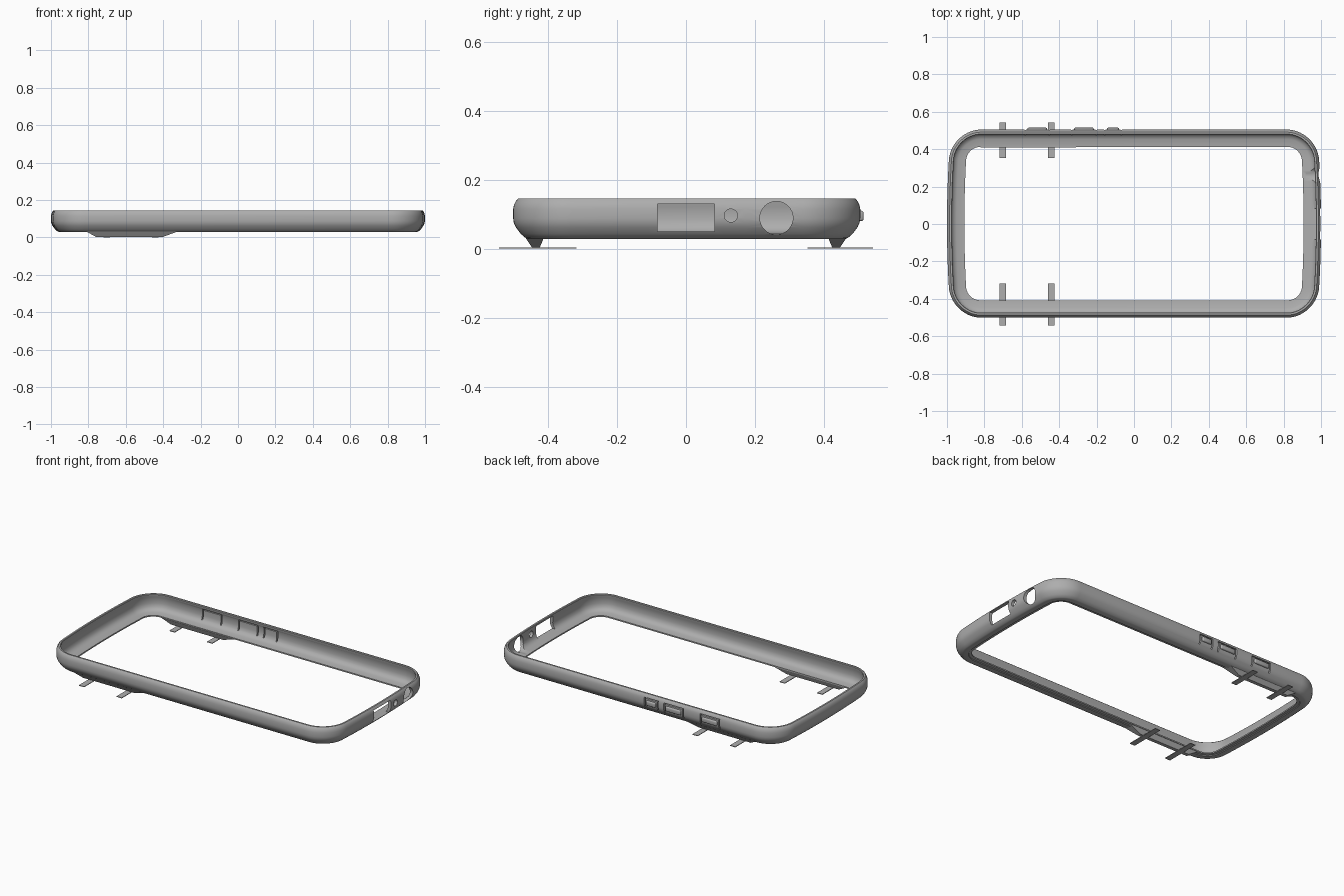
import bpy, bmesh, math
from mathutils import Matrix, Vector

cube = bpy.data.objects.get("Cube")
if cube:
    bpy.data.objects.remove(cube, do_unlink=True)

grey = bpy.data.materials.new("matte grey")
grey.use_nodes = True
tone = (0.42, 0.42, 0.42, 1)
grey.diffuse_color = tone
grey.node_tree.nodes["Principled BSDF"].inputs["Base Color"].default_value = tone


def finish(name, bm, smooth=False):
    bmesh.ops.recalc_face_normals(bm, faces=bm.faces)
    mesh = bpy.data.meshes.new(name)
    bm.to_mesh(mesh)
    bm.free()
    obj = bpy.data.objects.new(name, mesh)
    bpy.context.collection.objects.link(obj)
    mesh.materials.append(grey)
    if smooth:
        shade(obj)
    return obj


def shade(obj):
    bpy.ops.object.select_all(action='DESELECT')
    obj.select_set(True)
    bpy.context.view_layer.objects.active = obj
    bpy.ops.object.shade_smooth_by_angle(angle=math.radians(32))


def add_box(bm, x, y, z):
    """Box from three (low, high) ranges."""
    lo, hi = Vector((x[0], y[0], z[0])), Vector((x[1], y[1], z[1]))
    place = Matrix.Translation((lo + hi) / 2) @ Matrix.Diagonal((*(hi - lo), 1))
    return bmesh.ops.create_cube(bm, size=1, matrix=place)["verts"]


def outline(inset):
    """Rounded rectangle with gently bowed short ends."""
    hx, hy, r = 1 - inset, 0.503 - inset, 0.165 - inset
    pts = []
    for quarter, (sx, sy) in enumerate(((1, 1), (-1, 1), (-1, -1), (1, -1))):
        for i in range(15):
            a = math.pi / 2 * (quarter + i / 14)
            pts.append((sx * (hx - r) + r * math.cos(a), sy * (hy - r) + r * math.sin(a)))
        if quarter in (1, 3):        # extra points along each short end
            start = pts[-1]
            for i in range(1, 12):
                pts.append((start[0], start[1] * (1 - i / 6)))
    return [(x * (1 - 0.022 * (y / 0.5) ** 2), y + 0.002) for x, y in pts]


# Frame: cross-section (inset, height) swept round the outline
section = [(0.046, 0.028), (0.036, 0.031), (0.022, 0.043), (0.008, 0.062),
           (0.002, 0.075), (0, 0.088), (0, 0.115), (0.003, 0.128), (0.008, 0.138),
           (0.014, 0.145), (0.024, 0.145), (0.027, 0.142), (0.027, 0.136),
           (0.021, 0.122), (0.02, 0.085), (0.025, 0.065), (0.036, 0.052),
           (0.052, 0.045), (0.093, 0.042), (0.093, 0.034), (0.076, 0.032),
           (0.074, 0.028)]
bm = bmesh.new()
rings = [[bm.verts.new((x, y, z)) for x, y in outline(d)] for d, z in section]
for k, ring in enumerate(rings):
    above = rings[(k + 1) % len(rings)]
    for i in range(len(ring)):
        j = (i + 1) % len(ring)
        bm.faces.new((ring[i], ring[j], above[j], above[i]))
frame = finish("bumper_frame", bm)

# Openings: sockets in the right end, slits round each button
cut = bmesh.new()
add_box(cut, (0.94, 1.05), (-0.083, 0.083), (0.05, 0.13))
for y, z, radius in ((0.13, 0.096, 0.019), (0.262, 0.089, 0.048)):
    bmesh.ops.create_cone(cut, cap_ends=True, segments=32, radius1=radius, radius2=radius,
                          depth=0.14, matrix=Matrix.Translation((0.99, y, z))
                          @ Matrix.Rotation(math.pi / 2, 4, 'Y'))
buttons = [(-0.57, -0.465), (-0.32, -0.215), (-0.145, -0.08)]
slit = 0.008
for x0, x1 in buttons:
    add_box(cut, (x0 - slit * 2, x0 - slit), (0.45, 0.55), (0.06, 0.124))
    add_box(cut, (x1 + slit, x1 + slit * 2), (0.45, 0.55), (0.06, 0.124))
    add_box(cut, (x0 - slit * 1.5, x1 + slit * 1.5), (0.45, 0.55), (0.118, 0.1241))
cutter = finish("opening_cutter", cut)
cutter.hide_render = True
mod = frame.modifiers.new("openings", 'BOOLEAN')
mod.operation, mod.solver, mod.object = 'DIFFERENCE', 'EXACT', cutter
mod.use_self = True
bpy.context.view_layer.objects.active = frame
bpy.ops.object.modifier_apply(modifier=mod.name)
bpy.data.objects.remove(cutter, do_unlink=True)
shade(frame)

# Raised side buttons
for n, (x0, x1) in enumerate(buttons):
    bm = bmesh.new()
    add_box(bm, (x0, x1), (0.49, 0.515), (0.08, 0.11))
    bmesh.ops.bevel(bm, geom=bm.edges[:], offset=0.007, segments=3, profile=0.5,
                    affect='EDGES')
    finish(f"side_button_{n + 1}", bm, True)

# Tapered feet and flat tabs under both long sides
for side, word in ((1, "back"), (-1, "front")):
    bm = bmesh.new()
    for v in add_box(bm, (-0.82, -0.31), (0.41, 0.468), (0.003, 0.036)):
        if v.co.z < 0.02:
            v.co.x = -0.76 if v.co.x < -0.5 else -0.40
            v.co.y = 0.424 if v.co.y < 0.44 else 0.446
        v.co.y *= side
    finish(f"{word}_foot", bm)
    inner = 0.352 if side > 0 else 0.318
    for n, x in enumerate((-0.702, -0.442)):
        bm = bmesh.new()
        add_box(bm, (x - 0.018, x + 0.018), sorted((side * inner, side * 0.542)), (0, 0.004))
        finish(f"{word}_tab_{n + 1}", bm)
